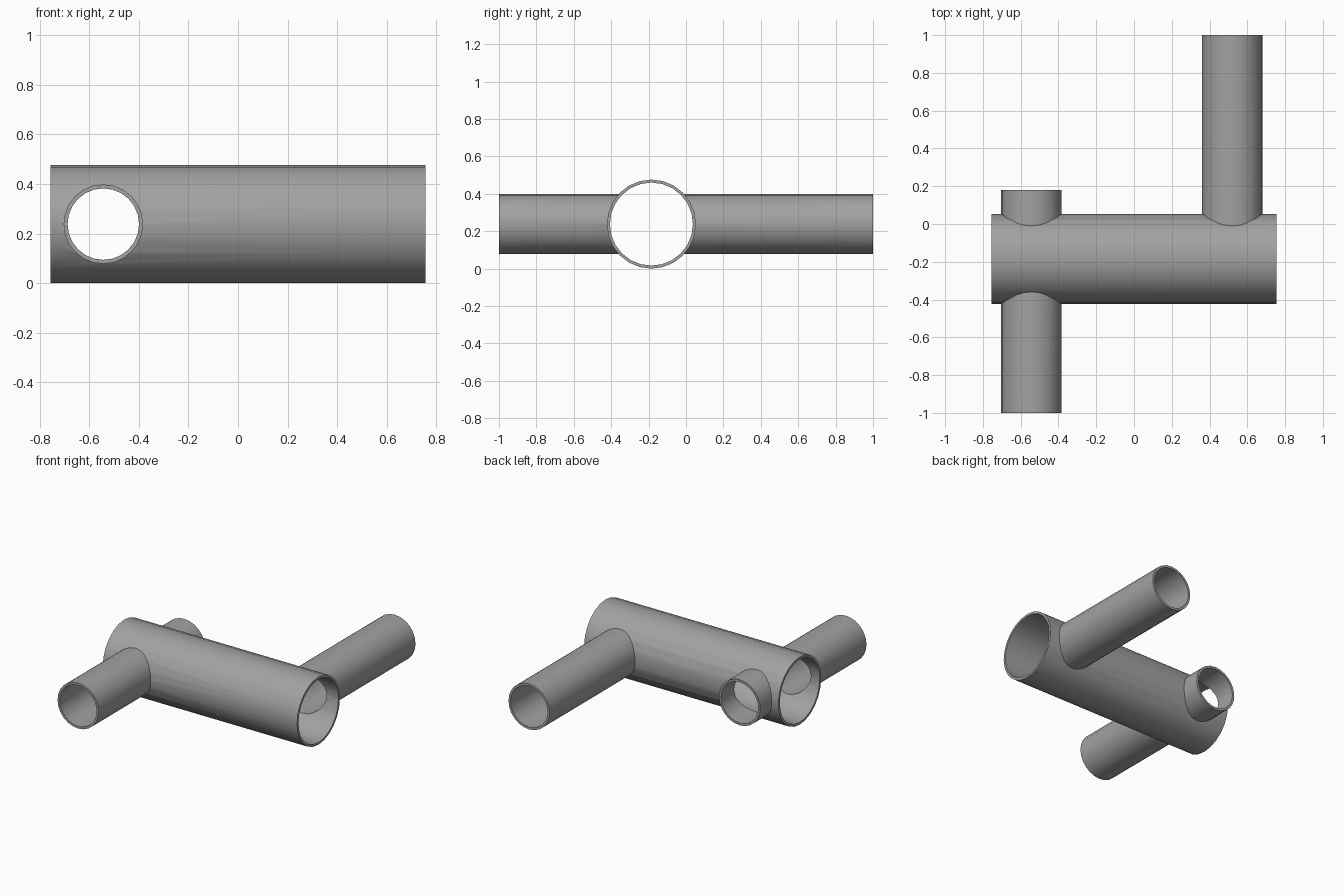
import bpy
from math import radians
from mathutils import Matrix

cube = bpy.data.objects.get("Cube")
if cube:
    bpy.data.objects.remove(cube, do_unlink=True)

steel = bpy.data.materials.new("grey_metal")
steel.use_nodes = True
steel.diffuse_color = (0.36, 0.36, 0.36, 1)
steel.node_tree.nodes["Principled BSDF"].inputs["Base Color"].default_value = steel.diffuse_color

AXIS_Y, AXIS_Z = -0.185, 0.238
MAIN_R, BRANCH_R = 0.238, 0.16
HALF = 0.755
WALL, OVERSHOOT = 0.016, 0.05


def cylinder(name, axis, start, end, other, radius):
    """Solid cylinder along x or y; other is its position on the remaining axis."""
    mid = (start + end) / 2
    along_x = axis == "X"
    place = (mid, other, AXIS_Z) if along_x else (other, mid, AXIS_Z)
    bpy.ops.mesh.primitive_cylinder_add(vertices=24, radius=radius, depth=end - start)
    ob = bpy.context.object
    ob.name = name
    turn = Matrix.Rotation(radians(90), 4, "Y" if along_x else "X")
    ob.data.transform(Matrix.Translation(place) @ turn)
    ob.data.materials.append(steel)
    return ob


def combine(target, tool, operation):
    """Apply a boolean and discard the tool."""
    mod = target.modifiers.new("boolean", "BOOLEAN")
    mod.operation, mod.solver, mod.object = operation, "EXACT", tool
    bpy.context.view_layer.objects.active = target
    bpy.ops.object.modifier_apply(modifier=mod.name)
    bpy.data.objects.remove(tool, do_unlink=True)


# Branches: start, end, x position, and which ends are open
branches = [
    ("cross_branch", -1.0, 0.18, -0.543, 1),
    ("back_branch", AXIS_Y, 1.0, 0.52, 0),
]

# Outer body: main tube joined with the branches
pipe = cylinder("pipe_junction", "X", -HALF, HALF, AXIS_Y, MAIN_R)
for name, start, end, x, through in branches:
    combine(pipe, cylinder(name, "Y", start, end, x, BRANCH_R), "UNION")

# Bores hollow out every tube
bore = cylinder("main_bore", "X", -HALF - OVERSHOOT, HALF + OVERSHOOT, AXIS_Y, MAIN_R - WALL)
for name, start, end, x, through in branches:
    hole = cylinder(name + "_bore", "Y", start - OVERSHOOT * through, end + OVERSHOOT,
                    x, BRANCH_R - WALL)
    combine(bore, hole, "UNION")
combine(pipe, bore, "DIFFERENCE")

# Smooth walls with crisp rims and joints
bpy.ops.object.select_all(action="DESELECT")
pipe.select_set(True)
bpy.context.view_layer.objects.active = pipe
bpy.ops.object.shade_smooth_by_angle(angle=radians(30))
